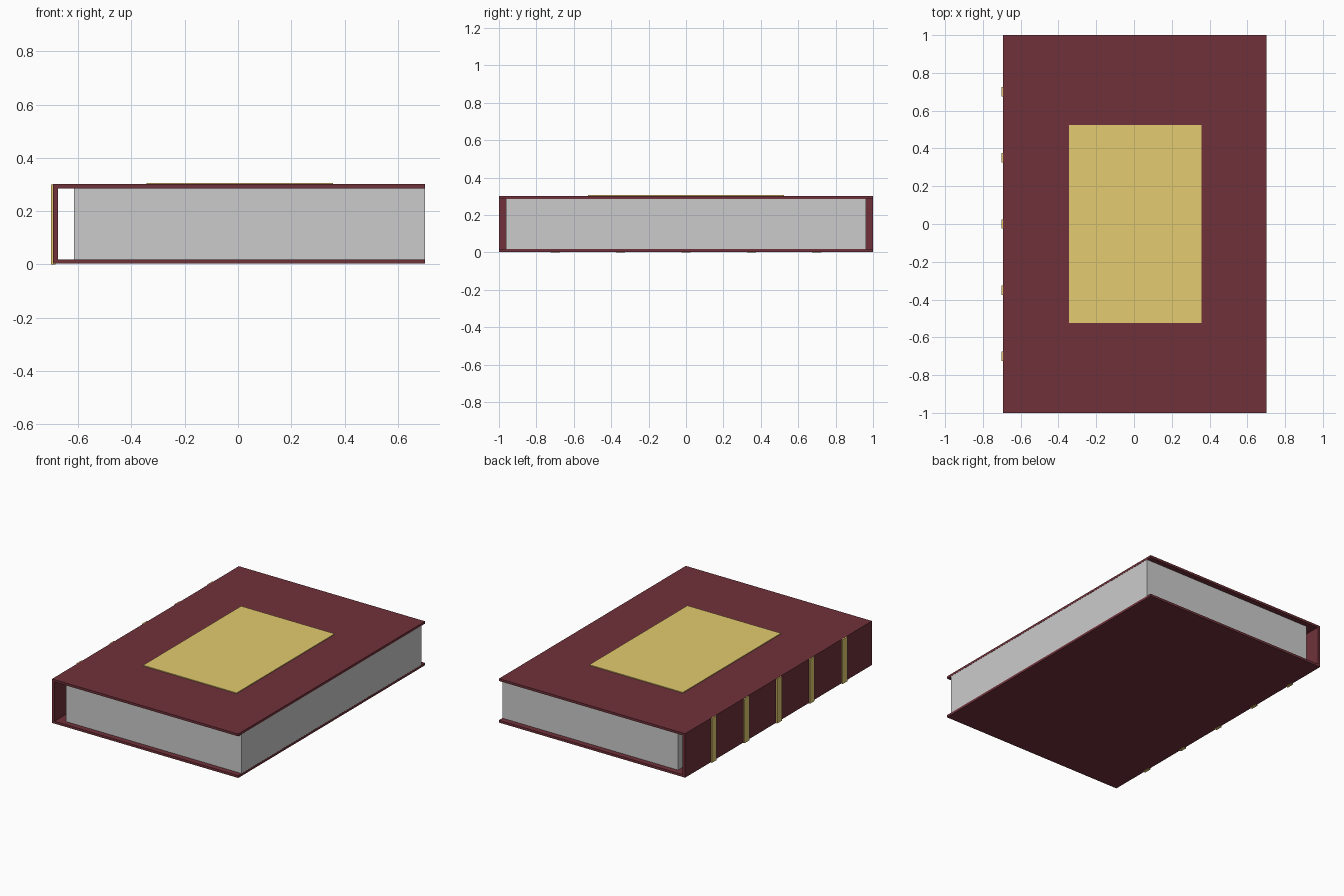
import bpy

if "Cube" in bpy.data.objects:
    bpy.data.objects.remove(bpy.data.objects["Cube"])


def material(name, rgb):
    m = bpy.data.materials.new(name)
    m.diffuse_color = (*rgb, 1)
    m.use_nodes = True
    m.node_tree.nodes["Principled BSDF"].inputs["Base Color"].default_value = m.diffuse_color
    return m


def box(name, x, y, z, mat=None):
    """Box from (min, max) pairs on each axis."""
    spans = (x, y, z)
    bpy.ops.mesh.primitive_cube_add(size=1, location=[(a + b) / 2 for a, b in spans])
    ob = bpy.context.object
    ob.name = name
    ob.scale = [b - a for a, b in spans]
    bpy.ops.object.transform_apply(location=False, rotation=False, scale=True)
    if mat:
        ob.data.materials.append(mat)
    return ob


leather = material("red_leather", (0.16, 0.031, 0.042))
gold = material("gold", (0.77, 0.60, 0.16))

# Binding: one C-shaped profile (back board, spine, front board) extruded along y
L, R, INNER = -0.694, 0.702, -0.675
Z0, Z1, Z2, Z3 = 0.003, 0.019, 0.285, 0.301
profile = [(L, Z0), (R, Z0), (R, Z1), (INNER, Z1),
           (INNER, Z2), (R, Z2), (R, Z3), (L, Z3)]
n = len(profile)
verts = [(x, y, z) for y in (-1, 1) for x, z in profile]
# Caps are split into three convex quads: bottom board, spine, top board
caps = [(0, 1, 2, 3), (0, 3, 4, 7), (4, 5, 6, 7)]
faces = caps + [tuple(i + n for i in reversed(f)) for f in caps]
faces += [(i, i + n, (i + 1) % n + n, (i + 1) % n) for i in range(n)]
mesh = bpy.data.meshes.new("cover")
mesh.from_pydata(verts, [], faces)
mesh.materials.append(leather)
cover = bpy.data.objects.new("cover", mesh)
bpy.context.collection.objects.link(cover)

# Page block, inset at head and tail with a gap behind the spine
box("pages", (-0.615, 0.701), (-0.963, 0.963), (Z1, Z2))

# Gold panel on the front board
box("cover_panel", (-0.344, 0.357), (-0.525, 0.525), (Z3 - 0.004, 0.306), gold)

# Raised bands across the spine
for i in range(5):
    y = -0.7 + 0.35 * i
    box(f"spine_band_{i + 1}", (-0.702, -0.685), (y - 0.025, y + 0.025), (0, 0.3), gold)
